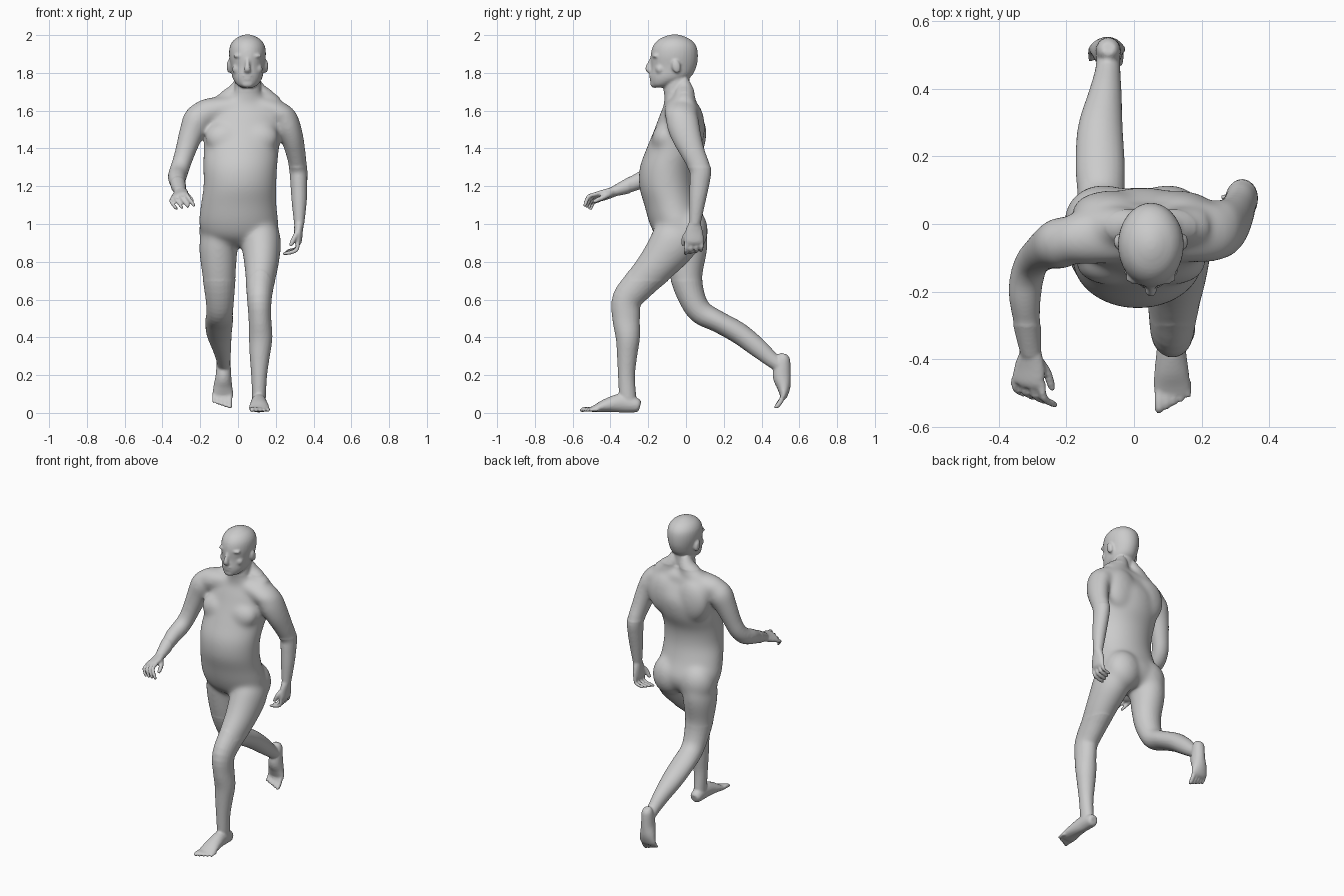
import bpy, bmesh, math
from mathutils import Vector, Matrix

bm = bmesh.new()  # all overlapping body volumes, fused at the end


def spline(rows, steps):
    """Catmull-Rom through rows of (x, y, z, half width, half depth)."""
    out, n = [], len(rows)
    for i in range(n - 1):
        a, b, c, d = (rows[max(0, min(n - 1, i + k))] for k in (-1, 0, 1, 2))
        for s in range(steps):
            t = s / steps
            out.append([0.5 * (2 * q + (r - p) * t + (2 * p - 5 * q + 4 * r - w) * t * t
                               + (3 * q - p - 3 * r + w) * t ** 3)
                        for p, q, r, w in zip(a, b, c, d)])
    return out + [list(rows[-1])]


def loft(rows, side=(1, 0, 0), sides=24, steps=4, level=False):
    """Closed tube of ellipses; level=True keeps every ring horizontal."""
    rows = spline([r if len(r) == 5 else (*r, r[3]) for r in rows], steps)
    pts = [Vector(r[:3]) for r in rows]
    rings = []
    for i, r in enumerate(rows):
        t = pts[min(i + 1, len(pts) - 1)] - pts[max(i - 1, 0)]
        t = Vector((0, 0, 1)) if level else t.normalized()
        a = Vector(side)
        a = (a - t * a.dot(t)).normalized()
        b = t.cross(a)
        rings.append([bm.verts.new(pts[i] + a * r[3] * math.cos(k * math.tau / sides)
                                   + b * r[4] * math.sin(k * math.tau / sides))
                      for k in range(sides)])
    for lo, hi in zip(rings, rings[1:]):
        for k in range(sides):
            j = (k + 1) % sides
            bm.faces.new((lo[k], lo[j], hi[j], hi[k]))
    bm.faces.new(rings[0][::-1])
    bm.faces.new(rings[-1])


def blob(c, r, rx=0.0):
    m = Matrix.Translation(c) @ Matrix.Rotation(rx, 4, 'X') @ Matrix.Diagonal((*r, 1))
    bmesh.ops.create_uvsphere(bm, u_segments=20, v_segments=12, radius=1, matrix=m)


def digits(first, last, mid, tip, count, r0, r1):
    """Row of bent fingers or toes between two base points."""
    first, last, mid, tip = map(Vector, (first, last, mid, tip))
    for k in range(count):
        f = k / (count - 1)
        p = first.lerp(last, f)
        r = r0 + (r1 - r0) * f
        s = 1 - 0.25 * f
        loft([(*p, r), (*(p + mid * s), r), (*(p + tip * s), r * 0.85),
              (*(p + tip * s * 1.06), r * 0.4)], side=(1, 0.3, 0.2), sides=10, steps=3)


# torso and neck
loft([(.01, -.02, .88, .10, .07), (.008, -.03, .93, .185, .125), (.004, -.042, 1.0, .21, .15),
      (.003, -.075, 1.1, .201, .146), (.01, -.1, 1.2, .193, .148), (.012, -.095, 1.3, .196, .15),
      (.018, -.057, 1.4, .2, .152), (.03, -.03, 1.5, .203, .138), (.035, -.03, 1.58, .195, .108),
      (.042, -.035, 1.64, .13, .08), (.05, -.048, 1.69, .076, .07),
      (.052, -.05, 1.79, .068, .068)], sides=36, level=True)
# shoulder girdle
loft([(-.23, -.05, 1.565, .05, .05), (-.18, -.045, 1.587, .075, .072), (-.08, -.03, 1.61, .088, .067),
      (.05, -.025, 1.63, .085, .058), (.17, -.025, 1.605, .09, .064), (.25, -.025, 1.57, .085, .06),
      (.295, -.02, 1.55, .05, .04)], side=(0, 1, 0))
# chest, shoulder blades, neck muscles and buttocks
for sx in (-1, 1):
    blob((.02 + sx * .09, -.115, 1.46), (.105, .065, .085), -.3)
    blob((.03 + sx * .10, .035, 1.51), (.115, .065, .14))
    loft([(.05 + sx * .035, -.015, 1.76, .03), (.05 + sx * .06, -.008, 1.69, .055),
          (.05 + sx * .14, -.01, 1.62, .062)])
    blob((.005 + sx * .095, .012, .965), (.118, .105, .13))

# head
loft([(.05, -.135, 1.722, .028, .035), (.05, -.122, 1.738, .055, .062), (.05, -.085, 1.775, .079, .106),
      (.05, -.066, 1.83, .088, .12), (.05, -.062, 1.89, .097, .125), (.05, -.06, 1.94, .093, .115),
      (.05, -.06, 1.975, .071, .086), (.05, -.06, 1.996, .035, .043), (.05, -.06, 2.003, .01, .012)],
     sides=32, level=True)
# nose, brow, lips, chin
loft([(.05, -.176, 1.885, .009, .01), (.05, -.19, 1.85, .011, .014), (.05, -.198, 1.822, .017, .018),
      (.05, -.19, 1.808, .019, .012)], sides=12)
blob((.05, -.178, 1.786), (.032, .018, .008))
blob((.05, -.176, 1.77), (.027, .018, .009))
blob((.05, -.165, 1.742), (.034, .024, .022))
for sx in (-1, 1):
    blob((.05 + sx * .036, -.16, 1.89), (.04, .02, .013))
    blob((.05 + sx * .045, -.136, 1.82), (.036, .028, .032))
    blob((.05 + sx * .096, -.052, 1.835), (.014, .023, .037), .2)   # ear

# forward arm
loft([(-.175, -.045, 1.605, .06), (-.213, -.055, 1.555, .078), (-.247, -.068, 1.48, .067),
      (-.28, -.09, 1.38, .056), (-.303, -.115, 1.31, .053), (-.318, -.16, 1.265, .053),
      (-.323, -.22, 1.24, .05), (-.315, -.31, 1.2, .04), (-.305, -.385, 1.172, .031, .027)], sides=20)
loft([(-.305, -.37, 1.175, .03, .026), (-.308, -.42, 1.158, .047, .023),
      (-.314, -.465, 1.145, .051, .019), (-.316, -.48, 1.138, .043, .013)], side=(.85, 0, .4))
digits((-.272, -.47, 1.16), (-.355, -.455, 1.125), (.005, -.045, -.015), (.038, -.066, -.06), 4, .0115, .010)
loft([(-.285, -.4, 1.16, .014), (-.258, -.44, 1.14, .014), (-.243, -.485, 1.12, .011),
      (-.241, -.492, 1.115, .005)], sides=10)

# trailing arm
loft([(.225, -.025, 1.6, .05, .065), (.25, -.02, 1.55, .07, .088), (.283, .0, 1.47, .062, .082),
      (.307, .04, 1.37, .053, .066), (.319, .075, 1.29, .048, .058), (.322, .072, 1.22, .045, .053),
      (.324, .06, 1.12, .04, .043), (.324, .047, 1.0, .027, .03)], sides=20)
loft([(.324, .047, 1.01, .026, .03), (.32, .043, .96, .023, .047), (.318, .042, .91, .02, .052),
      (.315, .042, .893, .013, .044)])
digits((.316, .002, .905), (.316, .084, .905), (-.008, -.002, -.045), (-.07, -.005, -.062), 4, .0115, .010)
loft([(.318, .02, .965, .014), (.3, -.008, .93, .014), (.28, -.014, .89, .011),
      (.278, -.014, .883, .005)], sides=10)

# forward leg
loft([(.105, -.03, 1.0, .09, .11), (.122, -.06, .91, .106, .128), (.124, -.15, .79, .092, .105),
      (.117, -.24, .69, .076, .088), (.113, -.312, .6, .065, .079), (.116, -.317, .5, .06, .073),
      (.12, -.308, .4, .062, .064), (.115, -.312, .3, .053, .053), (.112, -.315, .2, .042, .045),
      (.111, -.31, .1, .037, .045), (.11, -.305, .05, .036, .045)])
loft([(.11, -.243, .036, .022, .024), (.11, -.262, .04, .036, .038), (.11, -.34, .052, .04, .05),
      (.111, -.42, .04, .049, .036), (.112, -.475, .024, .055, .021), (.112, -.5, .018, .052, .014)])
digits((.074, -.49, .019), (.16, -.463, .016), (0, -.038, .001), (0, -.066, -.004), 5, .0135, .0095)

# trailing leg
loft([(-.09, -.01, 1.0, .09, .11), (-.104, .0, .88, .102, .115), (-.1, .002, .72, .088, .086),
      (-.096, .035, .6, .075, .07), (-.097, .083, .53, .07, .064), (-.1, .17, .483, .073, .057),
      (-.1, .28, .422, .067, .057), (-.086, .38, .345, .05, .051), (-.078, .45, .285, .038, .041),
      (-.076, .505, .245, .034, .036)])
loft([(-.075, .522, .312, .02, .02), (-.076, .515, .285, .035, .037), (-.077, .507, .2, .041, .048),
      (-.08, .517, .14, .05, .037), (-.08, .517, .095, .055, .022), (-.08, .508, .075, .05, .014)])
digits((-.043, .512, .085), (-.128, .514, .097), (0, -.014, -.03), (0, -.036, -.055), 5, .0135, .0095)

# fuse into one skin
bmesh.ops.recalc_face_normals(bm, faces=bm.faces)
me = bpy.data.meshes.new("striding_body")
bm.to_mesh(me)
bm.free()
body = bpy.data.objects.new("striding_body", me)
bpy.context.collection.objects.link(body)
rm = body.modifiers.new("fuse", 'REMESH')
rm.mode = 'VOXEL'
rm.voxel_size = 0.007
rm.use_smooth_shade = True
sm = body.modifiers.new("soften", 'SMOOTH')
sm.factor = 0.5
sm.iterations = 2
skin = bpy.data.meshes.new_from_object(body.evaluated_get(bpy.context.evaluated_depsgraph_get()))
body.modifiers.clear()
body.data = skin

# blend the joins of trunk, hips and shoulders, leaving hands, feet and head crisp
bm = bmesh.new()
bm.from_mesh(skin)
trunk = [v for v in bm.verts if .7 < v.co.z < 1.7 and v.co.y > -.3
         and not (v.co.x > .23 and v.co.z < 1.3)]
for _ in range(35):
    bmesh.ops.smooth_vert(bm, verts=trunk, factor=0.5, use_axis_x=True, use_axis_y=True, use_axis_z=True)
bm.to_mesh(skin)
bm.free()
